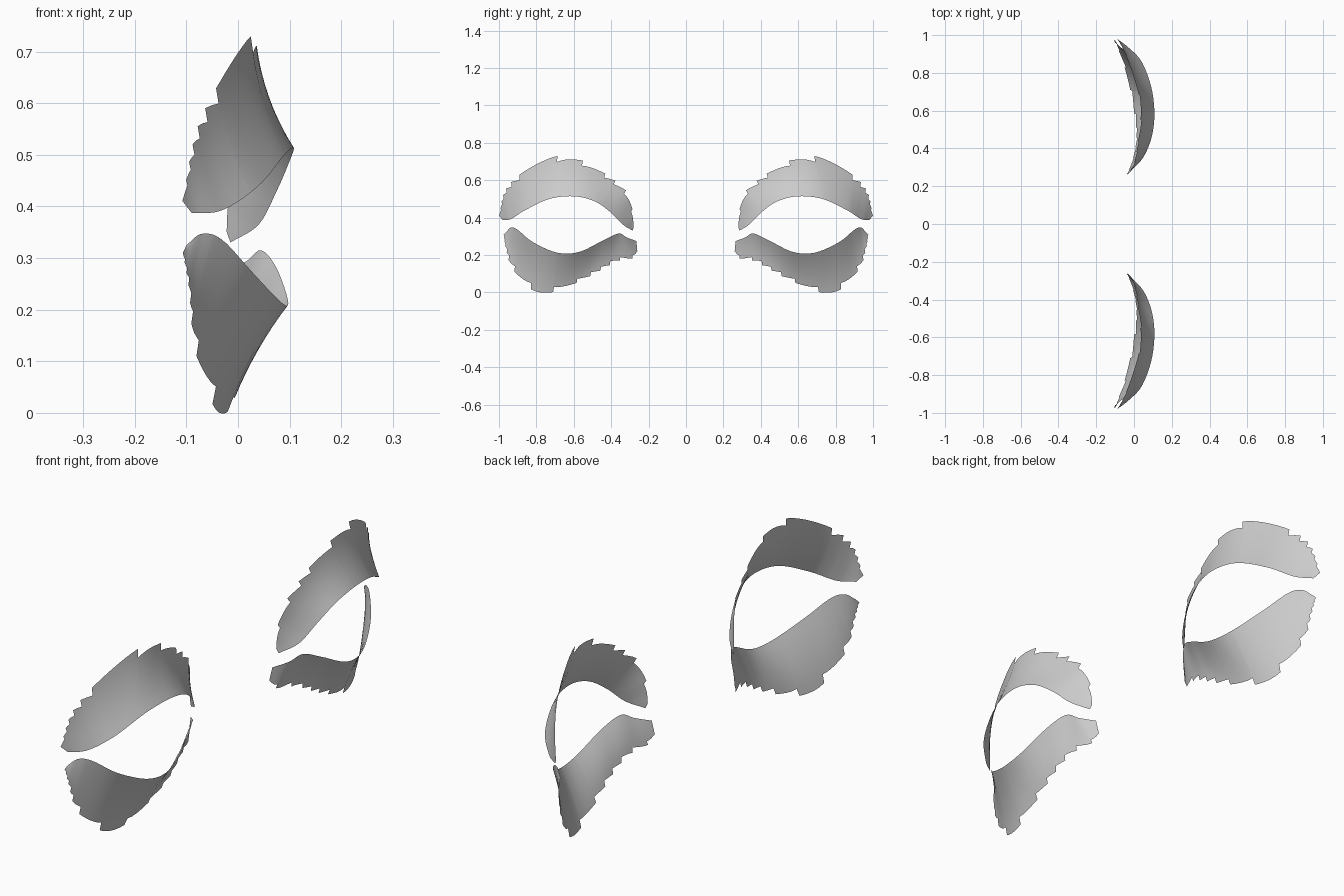
import bpy, bmesh
from mathutils import Vector

if "Cube" in bpy.data.objects:
    bpy.data.objects.remove(bpy.data.objects["Cube"])

ROWS = 8


def spline(pts, u):
    # Catmull-Rom through the points, u from 0 to 1
    n = len(pts) - 1
    i = min(int(u * n), n - 1)
    t = u * n - i
    b, c = Vector(pts[i]), Vector(pts[i + 1])
    a = Vector(pts[i - 1]) if i else 2 * b - c
    d = Vector(pts[i + 2]) if i + 2 <= n else 2 * c - b
    return 0.5 * (2 * b + (c - a) * t + (2 * a - 5 * b + 4 * c - d) * t ** 2
                  + (3 * b - a - 3 * c + d) * t ** 3)


def columns(tips, peak, depth):
    # (position, extent) pairs giving a saw-tooth outer edge; teeth lean away from the peak
    cols = []
    for a, b in zip(tips, tips[1:]):
        if b <= peak:
            start, end = 1, 1 - depth
        elif a >= peak + 1e-6:
            start, end = 1 - depth, 1
        else:
            start, end = 1, 1
        steps = max(2, int((b - a) * 50))
        for k in range(steps + 1):
            t = k / steps
            u = a + (b - a) * t
            u += 0.0008 if k == 0 else (-0.0008 if k == steps else 0)
            cols.append((min(max(u, 0), 1), start + (end - start) * t))
    return cols


def lash_strip(name, inner, outer, tips, peak, depth, sag):
    # Curved band lofted between the lid edge and the ragged outer edge
    bm = bmesh.new()
    grid = []
    for u, ext in columns(tips, peak, depth):
        p, q = spline(inner, u), spline(outer, u)
        col = []
        for r in range(ROWS + 1):
            v = ext * r / ROWS
            pt = p.lerp(q, v)
            pt.x -= sag * 4 * v * (1 - v) * (4 * u * (1 - u))
            col.append(bm.verts.new(pt))
        grid.append(col)
    for a, b in zip(grid, grid[1:]):
        for r in range(ROWS):
            bm.faces.new((a[r], b[r], b[r + 1], a[r + 1]))
    bmesh.ops.recalc_face_normals(bm, faces=bm.faces)
    if sum(f.normal.x for f in bm.faces) < 0:
        bmesh.ops.reverse_faces(bm, faces=bm.faces)
    for f in bm.faces:
        f.smooth = True
    me = bpy.data.meshes.new(name)
    bm.to_mesh(me)
    bm.free()
    ob = bpy.data.objects.new(name, me)
    bpy.context.collection.objects.link(ob)
    # Matching strip on the other side
    mod = ob.modifiers.new("Mirror", 'MIRROR')
    mod.use_axis = (False, True, False)
    mod.use_mirror_merge = False


# Upper strips
lash_strip(
    "upper_lashes",
    [(-.015, .285, .33), (.04, .34, .365), (.075, .405, .43), (.1, .49, .488), (.108, .60, .514),
     (.09, .73, .50), (.04, .86, .44), (-.03, .935, .393), (-.09, .98, .387)],
    [(-.022, .28, .35), (-.02, .285, .44), (0, .32, .545), (.02, .43, .635), (.035, .55, .705),
     (.025, .685, .73), (-.03, .86, .65), (-.08, .965, .55), (-.108, 1.0, .41)],
    [0, .13, .25, .32, .375, .5, .625, .78, .83, .87, .905, .935, .965, 1], .625, .14, .012)

# Lower strips
lash_strip(
    "lower_lashes",
    [(-.03, .265, .275), (.015, .315, .293), (.045, .36, .315), (.075, .44, .28), (.097, .57, .217),
     (.085, .69, .213), (.03, .82, .27), (-.03, .90, .335), (-.07, .935, .347), (-.1, .96, .325)],
    [(-.04, .26, .22), (-.025, .29, .18), (0, .37, .165), (.012, .46, .115), (.003, .565, .06),
     (-.02, .71, .002), (-.05, .83, .018), (-.085, .93, .13), (-.095, .965, .24), (-.107, .975, .31)],
    [0, .1, .2, .27, .33, .39, .46, .555, .666, .76, .82, .86, .9, .935, .97, 1], .555, .13, .008)
